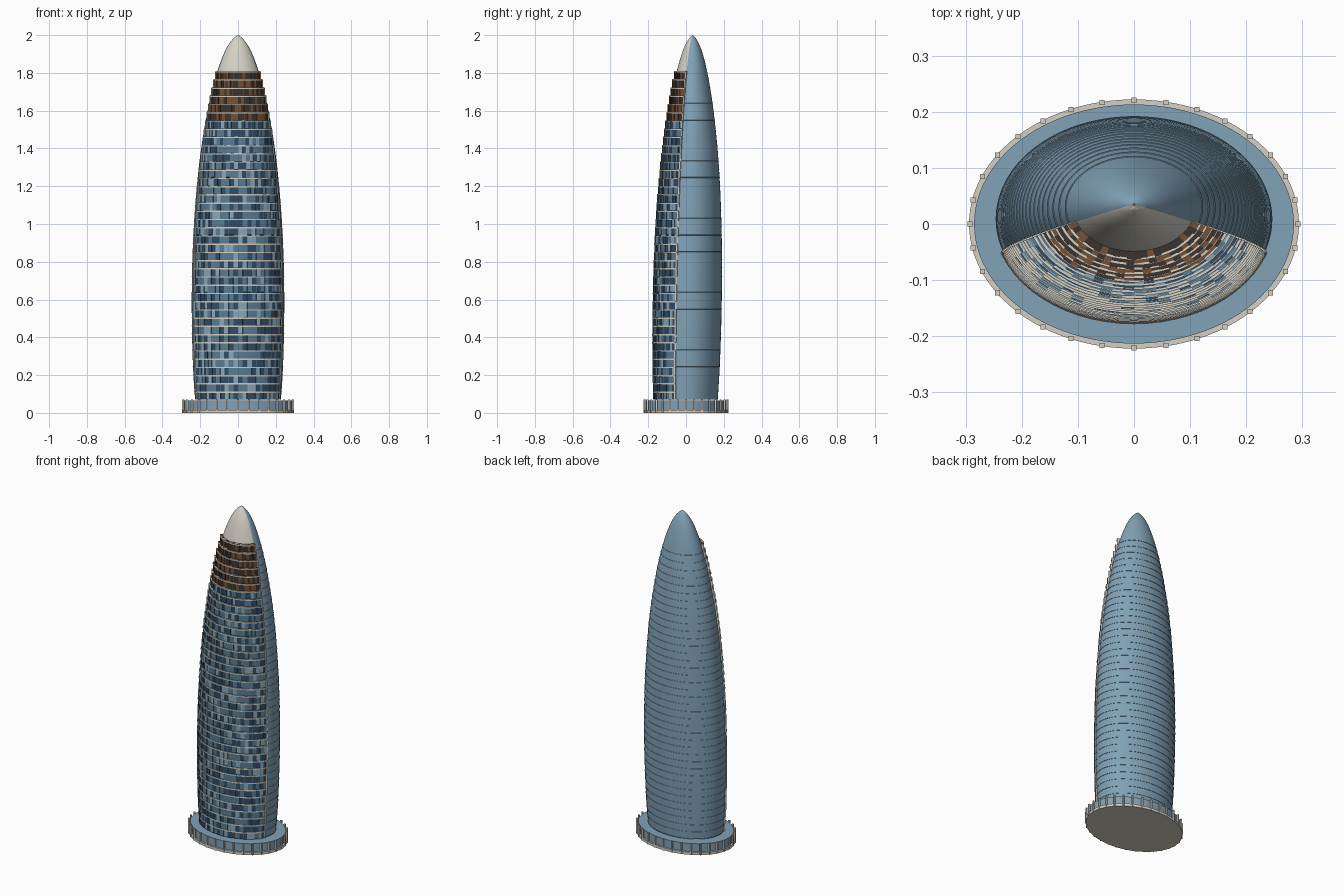
import bpy, bmesh, random
from math import sin, cos, radians, pi

random.seed(4)
if "Cube" in bpy.data.objects:
    bpy.data.objects.remove(bpy.data.objects["Cube"])


def material(name, rgb):
    m = bpy.data.materials.new(name)
    m.use_nodes = True
    m.diffuse_color = (*rgb, 1)
    m.node_tree.nodes["Principled BSDF"].inputs["Base Color"].default_value = (*rgb, 1)
    return m


BLUE = material("shell blue", (0.22, 0.36, 0.47))
CREAM = material("cream stone", (0.66, 0.63, 0.55))
NAVY = material("navy glass", (0.03, 0.07, 0.13))
MID = material("mid blue glass", (0.10, 0.20, 0.29))
PALE = material("pale blue glass", (0.25, 0.39, 0.49))
BRONZE = material("bronze", (0.18, 0.08, 0.035))
BROWN = material("dark brown glass", (0.045, 0.032, 0.026))

BASE, TOP, FLOORS, BRONZE_FROM = 0.07, 1.81, 40, 34
STEP = (TOP - BASE) / FLOORS
EDGE0, EDGE1 = 200, 340   # angles bounding the glazed front
PROFILE = [(0.0, 0.222), (0.2, 0.236), (0.4, 0.243), (0.6, 0.245), (0.8, 0.242),
           (1.0, 0.233), (1.2, 0.218), (1.4, 0.195), (1.6, 0.161), (1.7, 0.139),
           (1.81, 0.109), (1.9, 0.076), (1.95, 0.050), (1.985, 0.022), (2.0, 0.002)]


def tangent(i):
    a, b = PROFILE[max(i - 1, 0)], PROFILE[min(i + 1, len(PROFILE) - 1)]
    return (b[1] - a[1]) / (b[0] - a[0])


def radius(z):
    """Half width of the tower at a height, as a smooth curve."""
    i = 0
    while i < len(PROFILE) - 2 and z > PROFILE[i + 1][0]:
        i += 1
    (z0, r0), (z1, r1) = PROFILE[i], PROFILE[i + 1]
    h = z1 - z0
    t = (z - z0) / h
    return ((1 + 2 * t) * (1 - t) ** 2 * r0 + t * (1 - t) ** 2 * h * tangent(i)
            + t * t * (3 - 2 * t) * r1 + t * t * (t - 1) * h * tangent(i + 1))


def point(angle, r, z, out=0.0):
    """Point on the elliptical section, whose centre drifts back with height."""
    a = radians(angle)
    centre = 0.035 * (z / 2) ** 1.1
    return ((r + out) * cos(a), centre + (r * 0.735 + out) * sin(a), z)


def finish(name, bm, mats, smooth=False):
    bmesh.ops.recalc_face_normals(bm, faces=bm.faces)
    me = bpy.data.meshes.new(name)
    bm.to_mesh(me)
    bm.free()
    for m in mats:
        me.materials.append(m)
    ob = bpy.data.objects.new(name, me)
    bpy.context.collection.objects.link(ob)
    if smooth:
        bpy.ops.object.select_all(action='DESELECT')
        ob.select_set(True)
        bpy.context.view_layer.objects.active = ob
        bpy.ops.object.shade_smooth_by_angle(angle=radians(30))
    return ob


def block(bm, a0, a1, z0, z1, r, inner, outer, mat=0):
    """Six-sided block that follows the curve of the wall."""
    v = []
    for z in (z0, z1):
        for a, o in ((a0, outer), (a1, outer), (a1, inner), (a0, inner)):
            x, y, _ = point(a, r, z0, o)
            v.append(bm.verts.new((x, y, z)))
    for idx in ((0, 1, 2, 3), (4, 5, 6, 7), (0, 1, 5, 4), (1, 2, 6, 5), (2, 3, 7, 6), (3, 0, 4, 7)):
        bm.faces.new([v[i] for i in idx]).material_index = mat


# Curved shell with fine lips at each floor; front is dark backing, then cream cap
rows = []
for f in range(FLOORS):
    z = BASE + f * STEP
    rows += [(z, 0.0), (z + 0.0005, 0.0015), (z + 0.003, 0.0015), (z + 0.0035, 0.0),
             (z + STEP / 2, 0.0)]
rows += [(TOP + (2 - TOP) * sin(k / 24 * pi / 2), 0.0) for k in range(25)]
SEG = 144
bm = bmesh.new()
rings = [[bm.verts.new(point(360 * s / SEG, radius(z), z, lip)) for s in range(SEG)]
         for z, lip in rows]
for k in range(len(rings) - 1):
    for s in range(SEG):
        t = (s + 1) % SEG
        face = bm.faces.new((rings[k][s], rings[k][t], rings[k + 1][t], rings[k + 1][s]))
        if EDGE0 < 360 * (s + 0.5) / SEG < EDGE1:
            face.material_index = 1 if rows[k][0] >= TOP - 0.001 else 2
bm.faces.new(rings[-1])
finish("curved_shell", bm, [BLUE, CREAM, NAVY], True)

# Glazed front: panels of varied tint and depth, mullions, ledges and edge piers
glass, mullions, ledges, piers = (bmesh.new() for _ in range(4))
PANELS = 24
width = (EDGE1 - EDGE0) / PANELS
for f in range(FLOORS):
    z0 = BASE + f * STEP
    z1 = z0 + STEP
    r = max(radius(z0), radius(z1))
    high = f >= BRONZE_FROM
    for p in range(PANELS):
        a = EDGE0 + p * width
        if high:
            tint = random.choices((3, 4), (2, 3))[0]
        else:
            tint = random.choices((0, 1, 2), (4, 5, 2))[0]
        block(glass, a, a + width, z0, z1, r, -0.012, random.choice((0.001, 0.002, 0.004)), tint)
        block(ledges, a, a + width, z1 - 0.007, z1, r, -0.012, 0.006)
        if p % 2 == 0 and p:
            block(mullions, a - 0.25, a + 0.25, z0, z1 - 0.007, r, -0.005, 0.005, int(high))
    for a in (EDGE0, EDGE1):
        block(piers, a - 1.3, a + 1.3, z0, z1 - 0.004, r, -0.012, 0.006)
finish("front_glazing", glass, [NAVY, MID, PALE, BRONZE, BROWN])
finish("mullions", mullions, [MID, BRONZE])
finish("floor_ledges", ledges, [CREAM])
finish("edge_piers", piers, [CREAM])


# Oval podium with a stone plinth and a ring of posts
def oval(name, rx, ry, z0, z1, mat):
    bm = bmesh.new()
    bmesh.ops.create_cone(bm, cap_ends=True, segments=96, radius1=1, radius2=1, depth=z1 - z0)
    for v in bm.verts:
        v.co = (v.co.x * rx, v.co.y * ry, v.co.z + (z0 + z1) / 2)
    finish(name, bm, [mat], True)


oval("podium", 0.285, 0.213, 0.01, 0.065, BLUE)
oval("podium_plinth", 0.294, 0.222, 0.0, 0.016, CREAM)

bm = bmesh.new()
for k in range(32):
    a = 2 * pi * k / 32
    cube = bmesh.ops.create_cube(bm, size=1)
    for v in cube["verts"]:
        v.co = (v.co.x * 0.009 + 0.2925 * cos(a), v.co.y * 0.009 + 0.2205 * sin(a),
                v.co.z * 0.07 + 0.035)
finish("podium_posts", bm, [CREAM])

# Small cream tip that tapers down the front of the cap
bm = bmesh.new()
ring = [bm.verts.new((0.011 * cos(2 * pi * k / 16), 0.034 + 0.011 * sin(2 * pi * k / 16), 1.992))
        for k in range(16)]
crown = bm.verts.new((0, 0.034, 2.0))
foot = bm.verts.new((0, 0.005, 1.958))
for k in range(16):
    pair = (ring[k], ring[(k + 1) % 16])
    bm.faces.new((*pair, crown))
    bm.faces.new((*pair, foot))
finish("spire_tip", bm, [CREAM], True)
